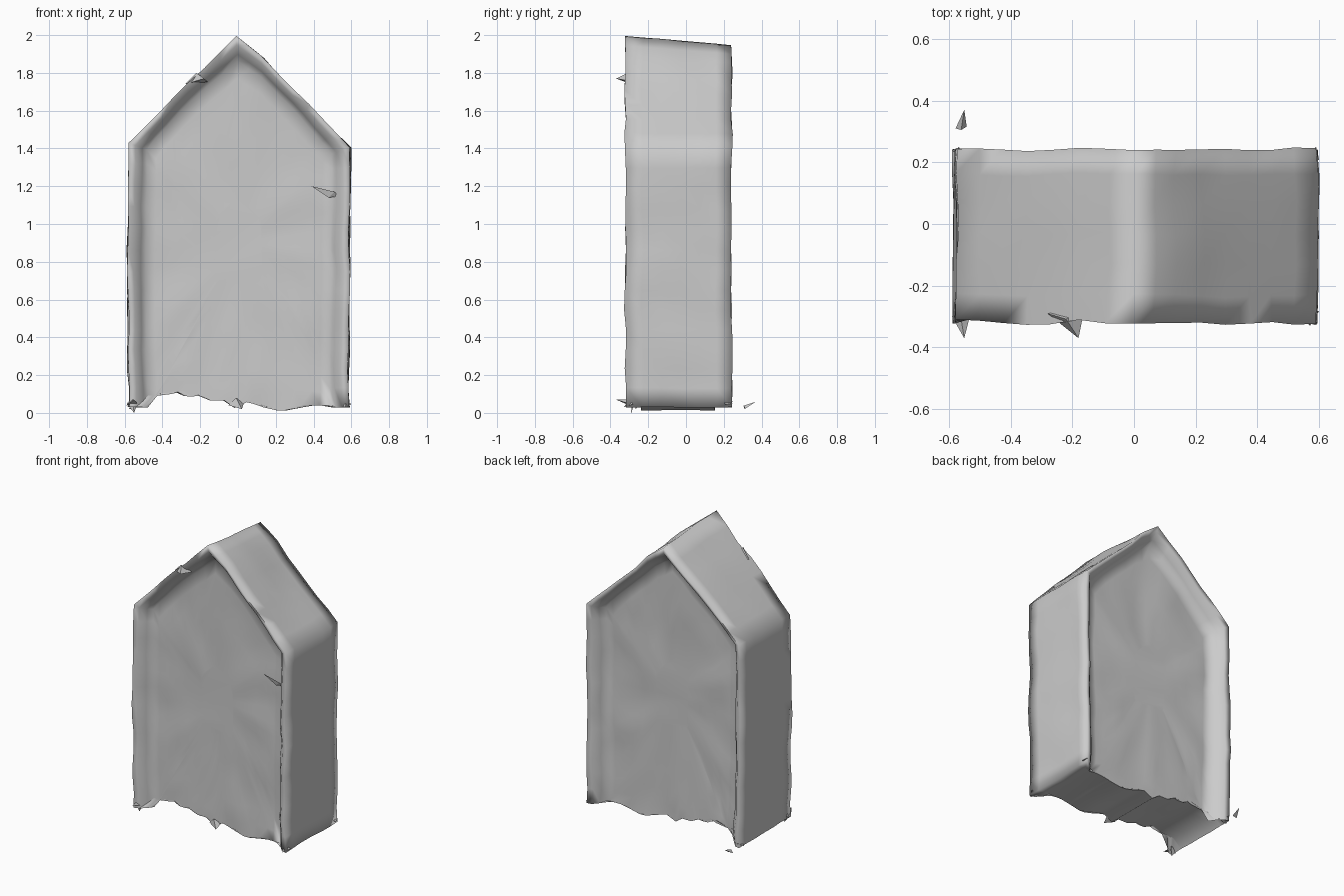
import bpy, bmesh, math
from mathutils import Vector, noise

cube = bpy.data.objects.get("Cube")
if cube:
    bpy.data.objects.remove(cube, do_unlink=True)

# Single grey clay colour
grey = bpy.data.materials.new("clay_grey")
grey.use_nodes = True
colour = (0.6, 0.6, 0.6, 1)
grey.diffuse_color = colour
grey.node_tree.nodes["Principled BSDF"].inputs["Base Color"].default_value = colour

# Gabled outline, then the ragged bottom edge between the side walls
corners = [(-0.575, 0.03), (-0.585, 0.75), (-0.575, 1.43), (-0.27, 1.74), (0, 1.995),
           (0.13, 1.89), (0.22, 1.785), (0.595, 1.405), (0.59, 0.75), (0.585, 0.03)]
ragged = [(0.52, 0.04), (0.4, 0.04), (0.33, 0.03), (0.25, 0.015), (0.17, 0.03), (0.1, 0.05),
          (0.05, 0.06), (-0.02, 0.03), (-0.08, 0.07), (-0.15, 0.07), (-0.22, 0.1),
          (-0.28, 0.09), (-0.35, 0.12), (-0.42, 0.1), (-0.52, 0.09)]
outline = []
for a, b in zip(corners, corners[1:]):
    a, b = Vector(a), Vector(b)
    n = max(1, round((b - a).length / 0.11))
    outline += [a.lerp(b, i / n) for i in range(n)]
outline.append(Vector(corners[-1]))
bottom_start = len(outline)
outline += [Vector(p) for p in ragged]
CENTRE = Vector((0, 0.9))
FRONT, BACK = -0.235, 0.15


def inset(p, d):
    """Move an outline point inwards by the rim width, keeping the ragged bottom."""
    gable = max(0, p.y - 1.4) / 0.6
    x = p.x * (1 - d / 0.58 * (1 - min(gable, 1)))
    z = p.y - d * (0.35 + gable) if p.y > 1.39 else p.y
    return Vector((x, z))


def rough(p):
    """Uneven hand-worked surface."""
    wobble = noise.noise_vector(p * 4.5 + Vector((3, 7, 1))) * 0.012
    wobble += noise.noise_vector(p * 9) * 0.005
    wobble.z *= 0.5
    return p + wobble


bm = bmesh.new()


def ring(y, rim=0, scale=1):
    loop = []
    for i, p in enumerate(outline):
        q = CENTRE + (inset(p, rim) - CENTRE) * scale
        drop = 0.05 * max(0, q.y - 1.4) / 0.6 * (y + 0.3) / 0.54
        # The bottom edge has no rim, so it stays level with the panels
        depth = min(max(y, FRONT), BACK) if i >= bottom_start else y
        loop.append(bm.verts.new(rough(Vector((q.x, depth, q.y - drop)))))
    return loop


# Recessed front panel, sloped rim, deep sides, rim and recessed back panel
panel = (0.25, 0.45, 0.62, 0.78, 0.91)
front = [(FRONT, 0.1, s) for s in panel] + [(FRONT, 0.095, 1), (-0.27, 0.07, 1), (-0.31, 0.035, 1)]
sides = [(y, 0, 1) for y in (-0.32, -0.23, -0.13, -0.03, 0.07, 0.16, 0.24)]
back = [(0.23, 0.035, 1), (0.19, 0.07, 1), (BACK, 0.095, 1)]
back += [(BACK, 0.1, s) for s in reversed(panel)]
rings = [ring(*r) for r in front + sides + back]
for a, b in zip(rings, rings[1:]):
    for i in range(len(a)):
        j = (i + 1) % len(a)
        bm.faces.new((a[i], a[j], b[j], b[i]))
bm.faces.new(rings[0])
bm.faces.new(rings[-1])
bmesh.ops.recalc_face_normals(bm, faces=bm.faces)


def finish(name, mesh_data):
    mesh = bpy.data.meshes.new(name)
    mesh_data.to_mesh(mesh)
    mesh_data.free()
    mesh.materials.append(grey)
    obj = bpy.data.objects.new(name, mesh)
    bpy.context.collection.objects.link(obj)
    return obj


slab = finish("gabled_slab", bm)
bpy.context.view_layer.objects.active = slab
slab.select_set(True)
bpy.ops.object.shade_smooth_by_angle(angle=math.radians(110))


def shard(name, at, tip, size):
    """Small broken chip: a thin tetrahedron with its tip at an offset."""
    b = bmesh.new()
    at = Vector(at)
    base = [b.verts.new(at + Vector(v) * size) for v in ((-1, 0, 0), (1, 0.3, 0.2), (0, -0.3, 1))]
    end = b.verts.new(at + Vector(tip))
    b.faces.new(base)
    for i in range(3):
        b.faces.new((base[i], base[(i + 1) % 3], end))
    bmesh.ops.recalc_face_normals(b, faces=b.faces)
    finish(name, b)


# Chips at the base corners, the roof edge and the panel faces
shard("loose_chip_back", (-0.56, 0.31, 0.02), (0.01, 0.06, 0.04), 0.018)
shard("corner_chip_front_right", (-0.56, -0.3, 0.04), (0.01, -0.07, 0.03), 0.03)
shard("corner_chip_low_right", (-0.56, -0.28, 0.05), (0.01, -0.01, -0.05), 0.03)
shard("corner_chip_front_left", (0.57, -0.29, 0.04), (0, -0.04, -0.01), 0.03)
shard("corner_chip_back_right", (-0.55, 0.2, 0.03), (-0.02, 0.05, 0.03), 0.035)
shard("corner_chip_back_left", (0.57, 0.2, 0.04), (0.02, 0.05, 0.01), 0.03)
shard("roof_chip", (-0.22, -0.29, 1.74), (0.04, -0.08, 0.03), 0.06)
shard("panel_chip_front", (0.51, -0.27, 1.14), (-0.12, -0.01, 0.06), 0.03)
shard("base_chip", (-0.01, -0.24, 0.04), (0.03, -0.03, -0.02), 0.04)
